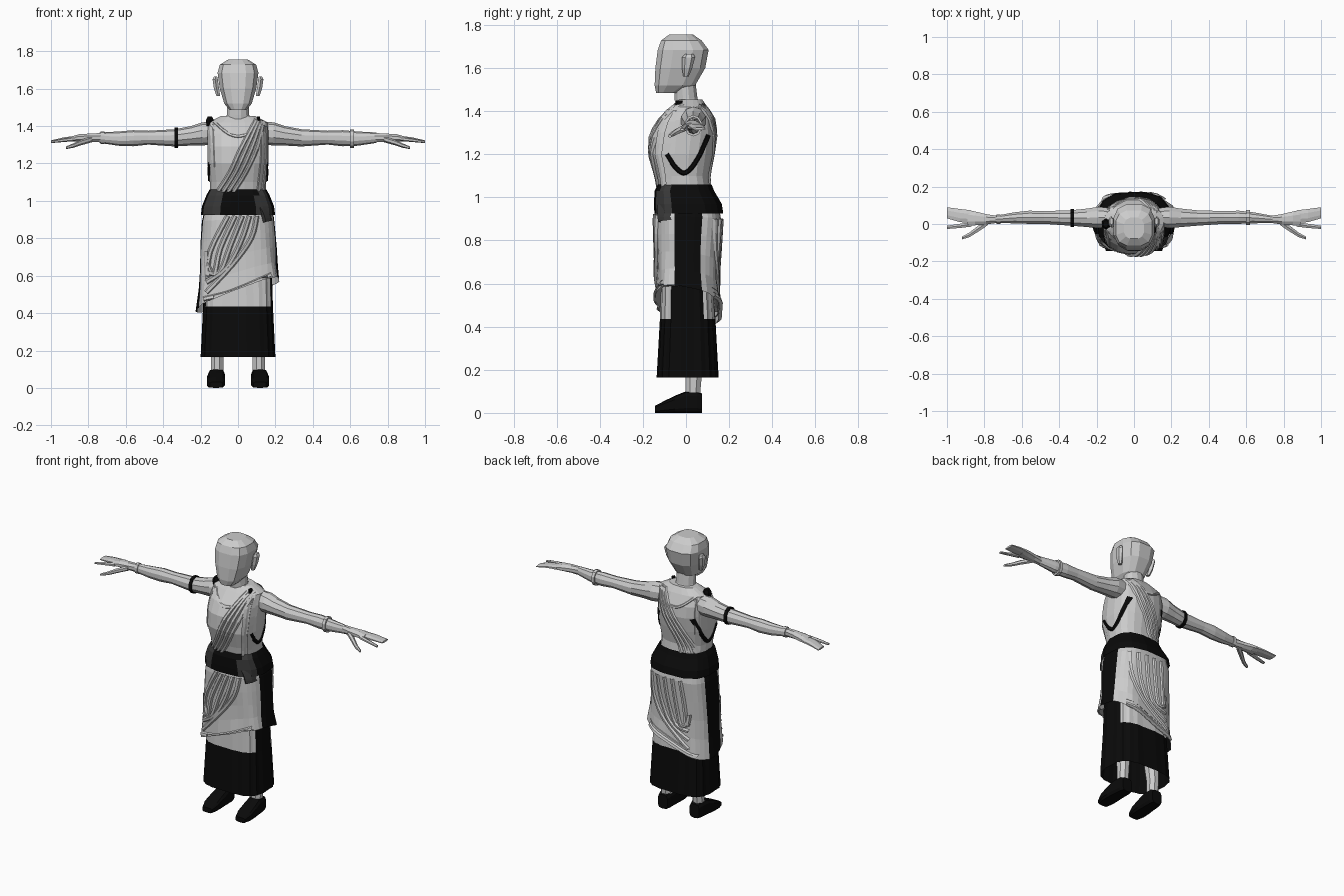
import bpy, bmesh, math
from mathutils import Vector
from mathutils.bvhtree import BVHTree

cube = bpy.data.objects.get("Cube")
if cube:
    bpy.data.objects.remove(cube)


def material(name, value):
    m = bpy.data.materials.new(name)
    m.use_nodes = True
    col = (value, value, value, 1)
    m.diffuse_color = col
    m.node_tree.nodes["Principled BSDF"].inputs["Base Color"].default_value = col
    return m


GREY = material("light grey", 0.6)
BLACK = material("black", 0.003)
CHARCOAL = material("charcoal", 0.04)


def finish(name, bm, mats, rule=None):
    bmesh.ops.recalc_face_normals(bm, faces=bm.faces)
    if rule:
        for f in bm.faces:
            f.material_index = rule(f.calc_center_median(), f.normal)
    mesh = bpy.data.meshes.new(name)
    bm.to_mesh(mesh)
    bm.free()
    for m in mats:
        mesh.materials.append(m)
    ob = bpy.data.objects.new(name, mesh)
    bpy.context.collection.objects.link(ob)
    return ob


def loft(name, stations, axis="z", seg=12, power=2, mats=(GREY,), rule=None,
         warp=None, side=1, caps=True):
    """Skin rounded-box rings: (position, centre u, centre v, radius u, radius v)."""
    bm = bmesh.new()
    rings = []
    for t, cu, cv, ru, rv in stations:
        ring = []
        for i in range(seg):
            a = math.tau * (i + 0.5) / seg
            c, s = math.cos(a), math.sin(a)
            u = cu + ru * math.copysign(abs(c) ** (2 / power), c)
            v = cv + rv * math.copysign(abs(s) ** (2 / power), s)
            co = Vector({"x": (t, u, v), "y": (u, t, v), "z": (u, v, t)}[axis])
            if warp:
                co = warp(co, i)
            co.x *= side
            ring.append(bm.verts.new(co))
        rings.append(ring)
    for a, b in zip(rings, rings[1:]):
        for i in range(seg):
            j = (i + 1) % seg
            bm.faces.new((a[i], a[j], b[j], b[i]))
    if caps:
        bm.faces.new(rings[0])
        bm.faces.new(rings[-1])
    return finish(name, bm, mats, rule)


def upright(rows):
    """Rows of (z, half width, front y, back y) to loft stations."""
    return [(z, 0, (f + b) / 2, w, (b - f) / 2) for z, w, f, b in rows]


def fold(name, target, points, view, width=0.015, height=0.014, mat=GREY, steps=4):
    """Ridge of cloth laid on a target; points are (x, z), or (y, z) from the sides."""
    bm0 = bmesh.new()
    bm0.from_mesh(target.data)
    tree = BVHTree.FromBMesh(bm0)
    bm0.free()
    view = Vector(view)
    place = (lambda p: Vector((p.x, 0, p.y))) if view.y else (lambda p: Vector((0, p.x, p.y)))
    pts = [Vector(p) for p in points]
    path = []
    for i in range(len(pts) - 1):
        p0, p1, p2, p3 = pts[max(i - 1, 0)], pts[i], pts[i + 1], pts[min(i + 2, len(pts) - 1)]
        for k in range(steps):
            t = k / steps
            path.append(0.5 * (2 * p1 + (p2 - p0) * t + (2 * p0 - 5 * p1 + 4 * p2 - p3) * t * t
                               + (3 * p1 - p0 - 3 * p2 + p3) * t ** 3))
    path.append(pts[-1])
    bm = bmesh.new()
    rows = []
    for i, p in enumerate(path):
        d = (path[min(i + 1, len(path) - 1)] - path[max(i - 1, 0)]).normalized()
        n = Vector((-d.y, d.x))
        row = []
        for off, h in ((-1, -0.004), (-0.4, height), (0.5, height * 0.8), (1, -0.004)):
            start = place(p + n * off * width)
            hit = tree.ray_cast(start + view, -view)[0]
            if hit is None:
                hit = tree.find_nearest(start + view * 0.15)[0]
            row.append(bm.verts.new(hit + view * h))
        rows.append(row)
    for a, b in zip(rows, rows[1:]):
        for i in range(3):
            bm.faces.new((a[i], a[i + 1], b[i + 1], b[i]))
    return finish(name, bm, (mat,))


FRONT, BACK = (0, -1, 0), (0, 1, 0)

# Head, ears and neck
loft("head", upright([(1.485, .045, -.14, -.03), (1.52, .075, -.148, .045), (1.6, .1, -.145, .092),
                      (1.685, .112, -.134, .108), (1.728, .1, -.118, .075), (1.755, .055, -.08, .035)]),
     power=2.8)
loft("neck", [(1.4, 0, .015, .075, .065), (1.46, 0, 0, .062, .055), (1.58, 0, -.01, .06, .05)])
for side, word in ((1, "left"), (-1, "right")):
    loft(word + "_ear", [(1.56, .105, 0, .012, .012), (1.6, .115, .005, .016, .024),
                         (1.65, .122, .012, .016, .03), (1.665, .12, .015, .01, .02)],
         seg=6, side=side)

# Torso in a sleeveless wrap
torso = loft("torso", upright([(1.02, .15, -.12, .115), (1.1, .152, -.135, .105), (1.2, .165, -.165, .125),
                               (1.29, .165, -.16, .138), (1.36, .165, -.125, .13),
                               (1.42, .16, -.07, .1), (1.455, .09, -.035, .075)]),
             seg=20, power=2.5)

# Chest and back folds running from the left shoulder to the right hip
for i in range(4):
    s = i * 0.028
    fold("chest_sash_fold", torso, [(.14 - s / 2, 1.435), (.1 - s, 1.28), (.04 - s, 1.15), (-.03 - s, 1.04)],
         FRONT, .014)
    fold("back_sash_fold", torso, [(.13 - s / 2, 1.43), (.07 - s, 1.28), (0 - s, 1.16), (-.05 - s, 1.04)],
         BACK, .014, .01)
for x in (.125, .15):
    fold("shoulder_fall_fold", torso, [(x, 1.43), (x + .005, 1.25), (x - .015, 1.05)], FRONT, .012)
for view in (FRONT, BACK):
    fold("neckline", torso, [(-.13, 1.425), (-.06, 1.365), (0, 1.345), (.06, 1.365), (.12, 1.425)],
         view, .01, .006)
    fold("right_strap", torso, [(-.145, 1.43), (-.14, 1.3), (-.135, 1.18)], view, .016, .008)

# Black armhole linings and shoulder pins
for side in (1, -1):
    fold("armhole_lining", torso, [(-.09, 1.2), (-.045, 1.135), (0, 1.115), (.055, 1.18), (.105, 1.29)],
         (side, 0, 0), .014, .008, BLACK)
loft("right_shoulder_pin", [(1.4, -.15, 0, .02, .025), (1.43, -.15, 0, .025, .03), (1.45, -.15, 0, .014, .02)],
     seg=6, mats=(BLACK,))
loft("left_shoulder_pin", [(1.4, .11, -.04, .01, .015), (1.45, .11, -.03, .01, .015)], seg=6, mats=(BLACK,))

# Arms and hands
ARM = [(.11, .035, 1.365, .05, .06), (.19, .035, 1.358, .06, .062), (.25, .033, 1.348, .052, .052),
       (.34, .032, 1.337, .043, .046), (.48, .035, 1.338, .036, .037), (.56, .036, 1.335, .037, .043),
       (.64, .033, 1.333, .031, .038), (.74, .025, 1.338, .02, .028)]
PALM = [(.73, .025, 1.338, .02, .027), (.79, .025, 1.338, .03, .024), (.85, .03, 1.336, .04, .022),
        (.89, .032, 1.332, .046, .014)]
FINGERS = [(.87, .04, 1.334, .036, .014), (.93, .045, 1.33, .038, .011), (1, .06, 1.318, .032, .006)]
INDEX = [(.87, -.002, 1.332, .014, .012), (.93, -.01, 1.325, .013, .01), (1, -.018, 1.315, .01, .006)]
THUMB = [(.78, .012, 1.33, .02, .016), (.84, -.03, 1.312, .018, .015),
         (.88, -.058, 1.296, .014, .012), (.92, -.075, 1.284, .009, .007)]
for side, word in ((1, "left"), (-1, "right")):
    for part, rows, seg in (("arm", ARM, 10), ("palm", PALM, 8), ("fingers", FINGERS, 8),
                            ("index_finger", INDEX, 6), ("thumb", THUMB, 6)):
        loft(word + "_" + part, rows, "x", seg, side=side)


def band(name, x, y, z, ry, rz, side, mat):
    loft(name, [(x - .01, y, z, ry, rz), (x + .01, y, z, ry, rz)], "x", 10, side=side, mats=(mat,))


band("right_arm_band", .33, .032, 1.338, .05, .055, -1, BLACK)
band("left_forearm_band", .61, .034, 1.333, .042, .05, 1, GREY)
band("right_bracelet", .725, .026, 1.338, .027, .034, -1, GREY)


# Long skirt, black at the hem and down both sides
def flute(co, i):
    k = 1 + (.012 if i % 2 else -.012)
    return Vector((co.x * k, co.y * k, co.z))


def side_panel(c):
    return abs(c.y - .005) < .068 and abs(c.x) > .12


loft("skirt", upright([(1.03, .145, -.12, .115), (.93, .175, -.125, .15), (.8, .18, -.12, .13),
                       (.6, .18, -.115, .125), (.435, .185, -.12, .135), (.165, .198, -.135, .15)]),
     seg=36, power=3.4, mats=(GREY, BLACK), warp=flute, caps=False,
     rule=lambda c, n: int(c.z < .435 or side_panel(c)))


# Draped overskirt with a slanting hem
def slant(co, i):
    hem = .5 + .38 * co.x - .2 * co.y
    depth = (.97 - co.z) / .47
    k = 1 + .028 * depth * math.sin(i * 1.4 + co.z * 12)
    return Vector((co.x * k, co.y * k, .97 - depth * (.97 - hem)))


drape = loft("overskirt", upright([(.97, .175, -.13, .15), (.9, .193, -.14, .163), (.8, .2, -.138, .155),
                                   (.7, .205, -.134, .148), (.6, .21, -.134, .148), (.5, .222, -.14, .158)]),
             seg=32, power=2.9, mats=(GREY, BLACK), warp=slant, caps=False,
             rule=lambda c, n: int(side_panel(c)))

# Swags gathered at the left hip and the thick rolled hem
for i in range(5):
    s = i * .055
    fold("front_swag", drape, [(.1 - s * .7, .92), (.07 - s, .8 - s / 3), (-.03 - s * .6, .66 - s / 3),
                               (-.17, .51 + s)], FRONT, .016, .016)
    fold("back_swag", drape, [(.15 - s, .9), (.13 - s, .75), (.05 - s * .7, .61), (-.12, .47 + s)],
         BACK, .015, .012)
fold("front_hem", drape, [(-.185, .475), (-.06, .505), (.06, .552), (.18, .605)], FRONT, .016, .012)
fold("back_hem", drape, [(-.17, .425), (-.06, .46), (.06, .505), (.17, .55)], BACK, .016, .014)


# Wide sash at the waist
def belt_colour(c, n):
    return int(n.y < -.35 and not -.075 < c.x < .1)


loft("waist_sash", upright([(1.06, .152, -.13, .118), (1.03, .168, -.145, .13),
                            (.97, .192, -.148, .165), (.925, .197, -.146, .172)]),
     seg=24, power=2.7, mats=(BLACK, CHARCOAL), rule=belt_colour, warp=flute, caps=False)
fold("left_hip_knot", drape, [(.13, .97), (.15, .93), (.16, .89)], FRONT, .03, .02, CHARCOAL)

# Legs and shoes
for side, word in ((1, "left"), (-1, "right")):
    loft(word + "_leg", [(.06, .112, .03, .036, .036), (.16, .112, .035, .036, .04),
                         (.45, .1, .02, .055, .06)], seg=8, side=side)
    loft(word + "_shoe", [(.075, .112, .045, .034, .045), (.05, .113, .05, .042, .05),
                          (0, .115, .05, .045, .05), (-.05, .117, .04, .049, .04),
                          (-.1, .118, .028, .049, .028), (-.145, .117, .016, .034, .016)],
         "y", 10, 4, mats=(BLACK,), side=side)
